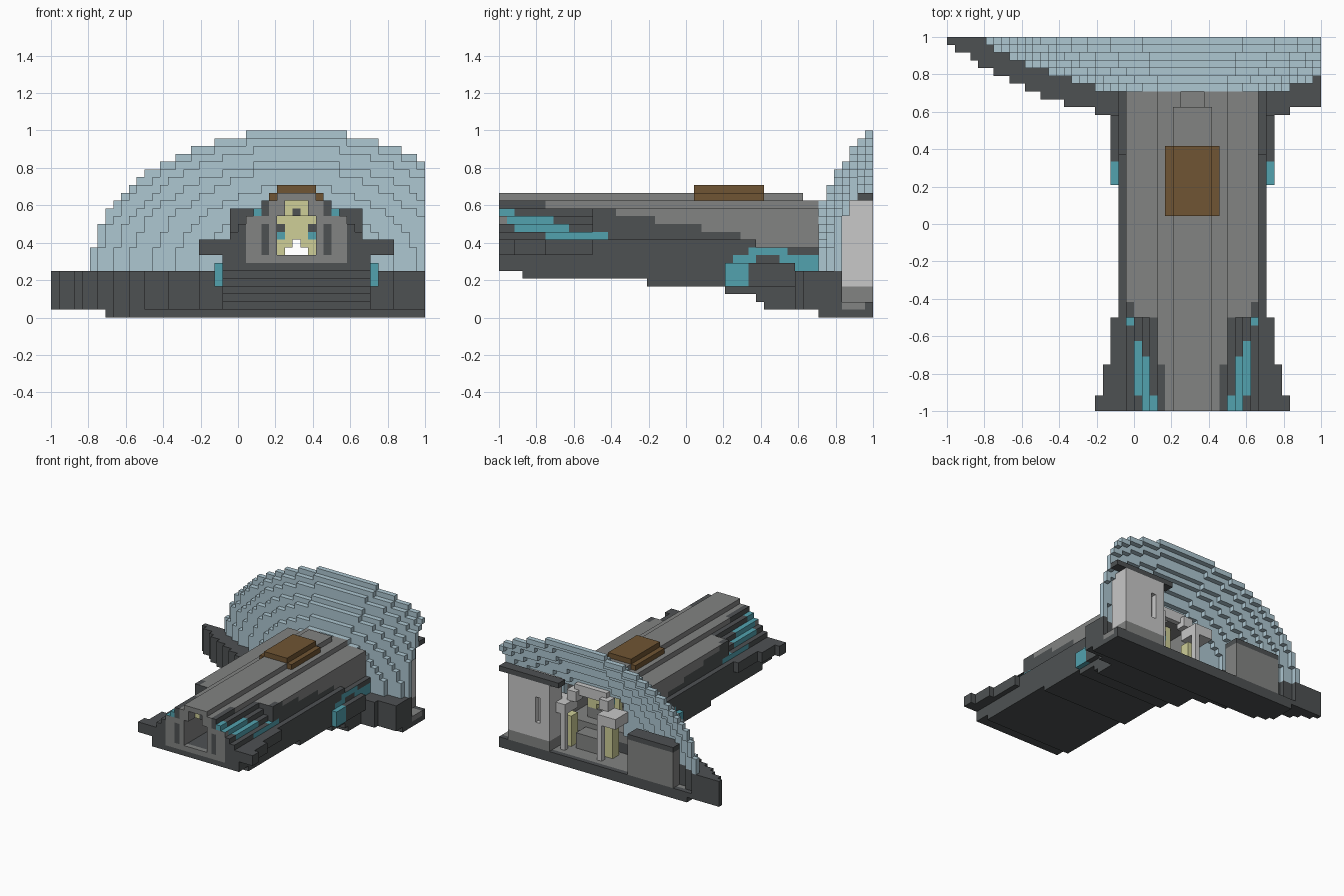
import bpy
import bmesh

old = bpy.data.objects.get("Cube")
if old:
    bpy.data.objects.remove(old, do_unlink=True)

CELL = 1 / 24      # edge of one block
N = 48             # blocks along the longest side
MID = 31           # block column on the ship's axis

COLOURS = {
    "dark_grey": (0.076, 0.083, 0.086),
    "mid_grey": (0.225, 0.23, 0.225),
    "light_grey": (0.58, 0.58, 0.58),
    "pale_blue": (0.42, 0.57, 0.64),
    "teal": (0.085, 0.36, 0.43),
    "brown": (0.16, 0.09, 0.033),
    "pale_yellow": (0.62, 0.62, 0.31),
}
NAMES = list(COLOURS)
MATS = []
for name, rgb in COLOURS.items():
    m = bpy.data.materials.new(name)
    m.use_nodes = True
    m.diffuse_color = (*rgb, 1)
    m.node_tree.nodes["Principled BSDF"].inputs["Base Color"].default_value = (*rgb, 1)
    MATS.append(m)

CORNERS = {  # corner loops of a block's six sides
    (1, 0, 0): ((1, 0, 0), (1, 1, 0), (1, 1, 1), (1, 0, 1)),
    (0, 1, 0): ((1, 1, 0), (0, 1, 0), (0, 1, 1), (1, 1, 1)),
    (0, 0, 1): ((0, 0, 1), (1, 0, 1), (1, 1, 1), (0, 1, 1)),
}
for side, loop in list(CORNERS.items()):
    axis = side.index(1)
    CORNERS[tuple(-s for s in side)] = tuple(
        tuple(0 if n == axis else v for n, v in enumerate(c)) for c in reversed(loop))


def blocks(name, rule, js, ks):
    """One object from every block where rule(i, j, k, d) gives a colour,
    or a pair of colours for the sides and the top."""
    cells = {}
    for i in range(N):
        for j in js:
            for k in ks:
                colour = rule(i, j, k, abs(i - MID))
                if colour:
                    pair = colour if isinstance(colour, tuple) else (colour, colour)
                    cells[i, j, k] = [NAMES.index(c) for c in pair]
    bm = bmesh.new()
    verts = {}
    for cell, mats in cells.items():
        for side, loop in CORNERS.items():
            if tuple(a + b for a, b in zip(cell, side)) in cells:
                continue
            ring = []
            for corner in loop:
                p = tuple(a + b for a, b in zip(cell, corner))
                if p not in verts:
                    verts[p] = bm.verts.new((p[0] * CELL - 1, p[1] * CELL - 1, p[2] * CELL))
                ring.append(verts[p])
            bm.faces.new(ring).material_index = mats[side[2] == 1]
    mesh = bpy.data.meshes.new(name)
    bm.to_mesh(mesh)
    bm.free()
    for m in MATS:
        mesh.materials.append(m)
    ob = bpy.data.objects.new(name, mesh)
    bpy.context.collection.objects.link(ob)


def box(name, colour, x, y, z):
    """Plain box given by block ranges on each axis."""
    blocks(name, lambda i, j, k, d: colour if x[0] <= i < x[1] else None,
           range(*y), range(*z))


def step(value, table, last):
    return next((out for limit, out in table if value < limit), last)


# Hull: stepped cross-section, flared nose, hollow corridor
def hull_half_width(j, k):
    if k >= 14:
        return 4 if k == 14 else (2 if j < 39 else -1)
    if k >= 10:
        return min(8, 18 - k) if j < 12 else 8
    if k >= 8:
        return step(j, ((2, 12), (6, 11), (12, 10), (33, 9)), 9 if k == 8 else 8)
    return 9


def hull(i, j, k, d):
    bottom = step(j, ((3, 6), (19, 5), (29, 4), (33, 3), (34, 2)), 1)
    if k < bottom or d > hull_half_width(j, k):
        return None
    if 8 <= k <= 14 and d <= (2 if k < 13 else 1):
        return None
    if j >= 32 and d <= 6 and 6 <= k <= 12:
        return None
    # Front face with dark slots
    if j == 0 and d <= 6 and 7 <= k <= 12:
        if d >= 5:
            return "mid_grey", "teal"
        return "dark_grey" if d == 4 and 8 <= k <= 11 else "mid_grey"
    # Teal streak running down the shoulder
    first, last = {13: (0, 2), 12: (0, 7), 11: (2, 9), 10: (6, 14)}.get(k, (0, 0))
    if d >= 5 and first <= j < last:
        return "teal", "dark_grey" if k == 10 and j < 11 else "teal"
    # Teal arch beside the wing root
    if d == 9 and ((30 <= j < 33 and k == 7) or (32 <= j < 37 and k == 8)
                   or (36 <= j < 41 and 6 <= k <= 7)):
        return "teal", "dark_grey"
    if j >= 31 and d < 8 and k > 3:
        return "mid_grey"
    # Dark shoulder step behind the nose
    if k == 13 and 12 <= j < 15 and d >= 5:
        return "dark_grey", "dark_grey" if d == 8 and j < 14 else "mid_grey"
    edge = step(j, ((6, 15), (12, 14), (20, 13), (26, 12), (31, 11), (33, 10)), 9)
    if d > step(j, ((6, 3), (9, 4), (12, 6)), 8):
        return "dark_grey"
    return "mid_grey" if k >= edge or d <= 3 < k - 4 else "dark_grey"


blocks("hull", hull, range(41), range(1, 16))

# Side pods with teal noses
blocks("side_pods",
       lambda i, j, k, d: ("teal" if j < 32 else "dark_grey") if d == 10 else None,
       range(29, 38), range(4, 7))

# Roof hatch: wide base over the roof ridge, narrower lid
blocks("roof_hatch_base", lambda i, j, k, d: "brown" if d == 3 else None,
       range(25, 34), range(15, 16))
box("roof_hatch_top", "brown", (29, 34), (25, 34), (16, 17))

# Dome: one stepped half ellipse per row, open to the back
DOME = {41: (12.5, 9), 42: (15.5, 11), 43: (18.5, 13), 44: (21.5, 14),
        45: (23.5, 16), 46: (25.5, 17), 47: (26.5, 18)}


def in_dome(j, k, d):
    if j not in DOME:
        return d <= 6 and k <= 12
    width, height = DOME[j]
    return (d / width) ** 2 + ((k - 5.5) / height) ** 2 <= 1


blocks("dome", lambda i, j, k, d: "pale_blue"
       if in_dome(j, k, d) and not in_dome(j - 1, k, d) else None,
       range(41, 48), range(6, 24))

# Saucer rim, floor and keel plate
RIM = dict(zip(range(38, 48), (12, 16, 19, 21, 23, 25, 27, 28, 30, 31)))


def rim(i, j, k, d):
    if d > RIM[j] or (j < 41 and d <= 9):
        return None
    inside = j >= 41 and d <= DOME.get(j - 1, (8, 0))[0]
    if not inside:
        return "dark_grey"
    if k == 1:
        return "dark_grey" if j == 47 else "mid_grey"
    return None


blocks("saucer_rim", rim, range(38, 48), range(1, 6))
blocks("keel_plate", lambda i, j, k, d: "dark_grey" if d <= min(24, RIM[j]) else None,
       range(41, 48), range(1))

# Rear lockers; the tall one has a handle slot
box("tall_locker_base", "mid_grey", (37, 46), (44, 48), (2, 4))
blocks("tall_locker", lambda i, j, k, d: "light_grey"
       if 37 <= i < 46 and not (i == 39 and j == 47 and 7 <= k < 12) else None,
       range(44, 48), range(4, 15))
box("tall_locker_cap", "dark_grey", (35, 48), (46, 48), (15, 16))
box("low_locker", "mid_grey", (10, 20), (45, 48), (2, 9))
box("low_locker_cap", "dark_grey", (10, 20), (45, 48), (9, 10))


# Cabin bulkhead with a stepped doorway and small consoles
def bulkhead(i, j, k, d):
    if d > 3 or (d <= 1 and k == 8) or (d == 0 and k == 9):
        return None
    if k < 8:
        return "mid_grey"
    if d == 2 and k in (10, 11):
        return "teal" if k == 10 else "dark_grey"
    return "pale_yellow"


blocks("cabin_bulkhead", bulkhead, range(38, 39), range(6, 13))
blocks("nose_lintel", lambda i, j, k, d: ("dark_grey" if d == 0 and k == 13
       else "pale_yellow") if d <= 1 else None, range(2, 3), range(13, 15))

# Rear portal frame and seats, mirrored about the axis
for side, label in ((-1, "right"), (1, "left")):
    def span(a, b):
        return (MID + a, MID + b) if side > 0 else (MID + 1 - b, MID + 1 - a)
    box(label + "_portal_post", "light_grey", span(4, 5), (45, 46), (2, 9))
    box(label + "_portal_arm", "light_grey", span(4, 8), (42, 46), (9, 11))
    box(label + "_seat", "pale_yellow", span(4, 6), (42, 44), (2, 8))
    box(label + "_portal_brace", "light_grey", span(3, 5), (42, 44), (11, 13))
box("portal_beam", "light_grey", (28, 35), (42, 43), (12, 14))
box("rear_console", "mid_grey", (29, 34), (41, 44), (2, 5))
